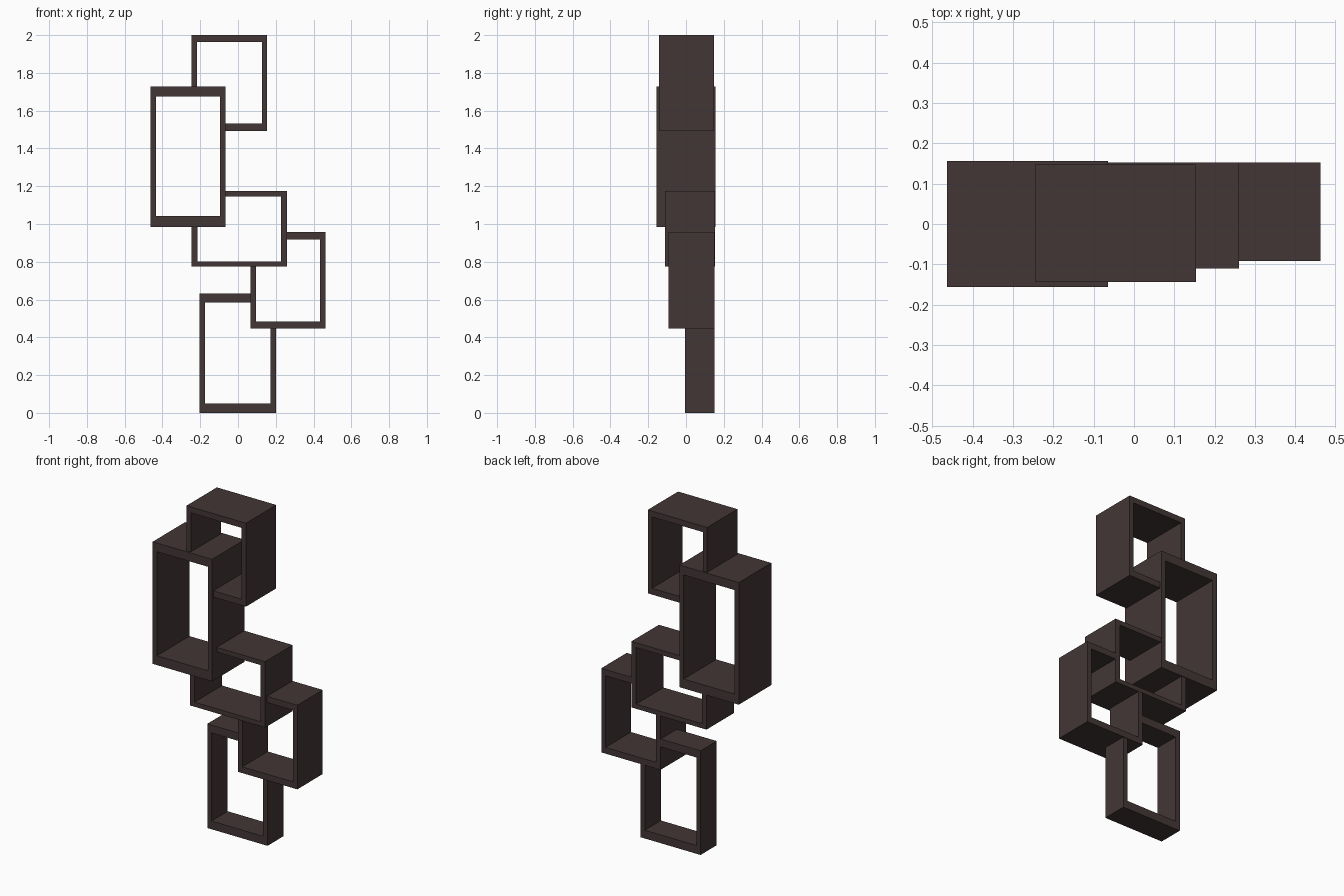
import bpy, bmesh

if "Cube" in bpy.data.objects:
    bpy.data.objects.remove(bpy.data.objects["Cube"])

mat = bpy.data.materials.new("dark brown wood")
mat.diffuse_color = (0.056, 0.037, 0.037, 1.0)
mat.use_nodes = True
mat.node_tree.nodes["Principled BSDF"].inputs["Base Color"].default_value = mat.diffuse_color


def extrude_faces(name, polys, y0, y1):
    """Extrude flat XZ outlines from y0 to y1 into one closed solid."""
    bm = bmesh.new()
    for poly in polys:
        bm.faces.new([bm.verts.new((x, y0, z)) for x, z in poly])
    bmesh.ops.remove_doubles(bm, verts=bm.verts[:], dist=1e-5)
    bmesh.ops.recalc_face_normals(bm, faces=bm.faces[:])
    ext = bmesh.ops.extrude_face_region(bm, geom=bm.faces[:], use_keep_orig=True)
    moved = [g for g in ext["geom"] if isinstance(g, bmesh.types.BMVert)]
    bmesh.ops.translate(bm, verts=moved, vec=(0, y1 - y0, 0))
    bmesh.ops.recalc_face_normals(bm, faces=bm.faces[:])
    me = bpy.data.meshes.new(name)
    bm.to_mesh(me)
    bm.free()
    me.materials.append(mat)
    bpy.context.collection.objects.link(bpy.data.objects.new(name, me))


def full_frame(name, x, z, y):
    """Closed box frame; x and z list outer, inner, inner, outer."""
    out = [(x[0], z[0]), (x[3], z[0]), (x[3], z[3]), (x[0], z[3])]
    inn = [(x[1], z[1]), (x[2], z[1]), (x[2], z[2]), (x[1], z[2])]
    polys = [[out[i], out[(i + 1) % 4], inn[(i + 1) % 4], inn[i]] for i in range(4)]
    extrude_faces(name, polys, *y)


def notched_frame(name, x, z, y, cut):
    """Frame whose first corner (x[0], z[0]) is cut away by its neighbour."""
    cx, cz = cut
    poly = [(x[0], cz), (x[0], z[3]), (x[3], z[3]), (x[3], z[0]), (cx, z[0]),
            (cx, z[1]), (x[2], z[1]), (x[2], z[2]), (x[1], z[2]), (x[1], cz)]
    extrude_faces(name, [poly], *y)


# Large frame, the only complete one
full_frame("tall_shelf_box", (-0.464, -0.435, -0.094, -0.065),
           (0.985, 1.042, 1.674, 1.727), (-0.156, 0.156))
# Top frame, lower left corner butts into the tall box
notched_frame("top_shelf_box", (-0.245, -0.216, 0.126, 0.154),
              (1.493, 1.531, 1.964, 2.0), (-0.144, 0.147), (-0.065, 1.727))
# Middle frame, upper left corner butts into the tall box
notched_frame("middle_shelf_box", (-0.245, -0.214, 0.228, 0.26),
              (1.175, 1.146, 0.802, 0.774), (-0.111, 0.153), (-0.065, 0.985))
# Right frame, upper left corner butts into the middle box
notched_frame("right_shelf_box", (0.065, 0.094, 0.434, 0.463),
              (0.957, 0.919, 0.484, 0.446), (-0.092, 0.152), (0.26, 0.774))
# Base frame, upper right corner butts into the right box
notched_frame("base_shelf_box", (0.202, 0.172, -0.174, -0.203),
              (0.633, 0.585, 0.05, 0.0), (-0.005, 0.15), (0.065, 0.446))
